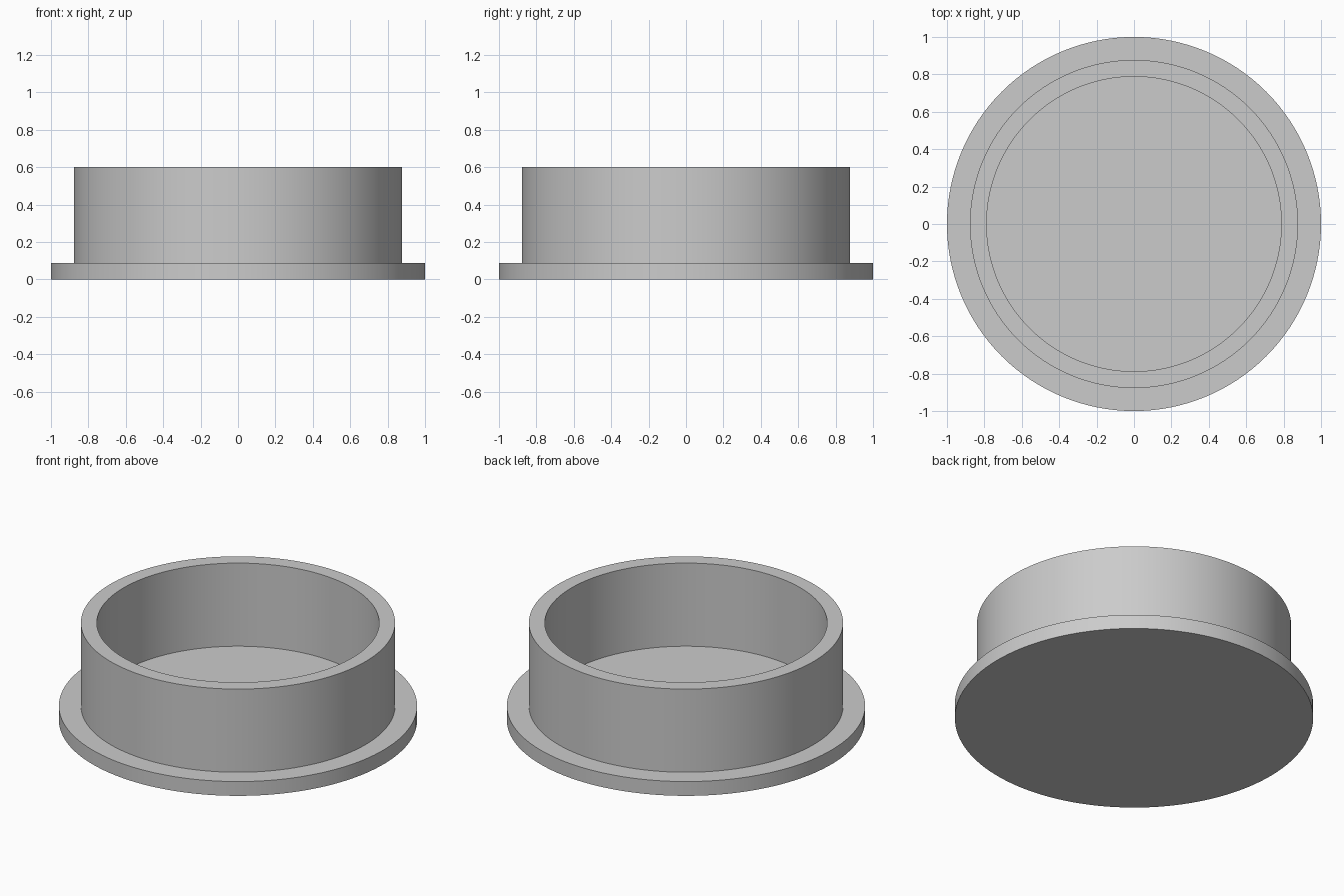
import bpy
import bmesh
import math

cube = bpy.data.objects.get("Cube")
if cube:
    bpy.data.objects.remove(cube, do_unlink=True)

SEGMENTS = 128
FLANGE_RADIUS, OUTER_RADIUS, INNER_RADIUS = 1.0, 0.877, 0.788
FLANGE_TOP, RIM_TOP = 0.088, 0.6

# Plain grey material
grey = bpy.data.materials.new("plain_grey")
grey.use_nodes = True
colour = (0.6, 0.6, 0.6, 1.0)
grey.diffuse_color = colour
grey.node_tree.nodes["Principled BSDF"].inputs["Base Color"].default_value = colour

# Cross-section (radius, height) from the underside rim to the cup floor
profile = [
    (FLANGE_RADIUS, 0),
    (FLANGE_RADIUS, FLANGE_TOP),
    (OUTER_RADIUS, FLANGE_TOP),
    (OUTER_RADIUS, RIM_TOP),
    (INNER_RADIUS, RIM_TOP),
    (INNER_RADIUS, FLANGE_TOP),
]


def ring(bm, radius, height):
    angles = [math.tau * i / SEGMENTS for i in range(SEGMENTS)]
    return [bm.verts.new((radius * math.cos(a), radius * math.sin(a), height))
            for a in angles]


# Flanged cap: the section turned about z, closed by the underside and floor
bm = bmesh.new()
rings = [ring(bm, r, z) for r, z in profile]
for low, high in zip(rings, rings[1:]):
    for i in range(SEGMENTS):
        j = (i + 1) % SEGMENTS
        bm.faces.new((low[i], low[j], high[j], high[i]))
bm.faces.new(reversed(rings[0]))
bm.faces.new(rings[-1])
bmesh.ops.recalc_face_normals(bm, faces=bm.faces)

mesh = bpy.data.meshes.new("flanged_cap")
bm.to_mesh(mesh)
bm.free()
mesh.materials.append(grey)
cap = bpy.data.objects.new("flanged_cap", mesh)
bpy.context.collection.objects.link(cap)

# Smooth walls with crisp rims
bpy.ops.object.select_all(action="DESELECT")
cap.select_set(True)
bpy.context.view_layer.objects.active = cap
bpy.ops.object.shade_smooth_by_angle(angle=math.radians(30))
